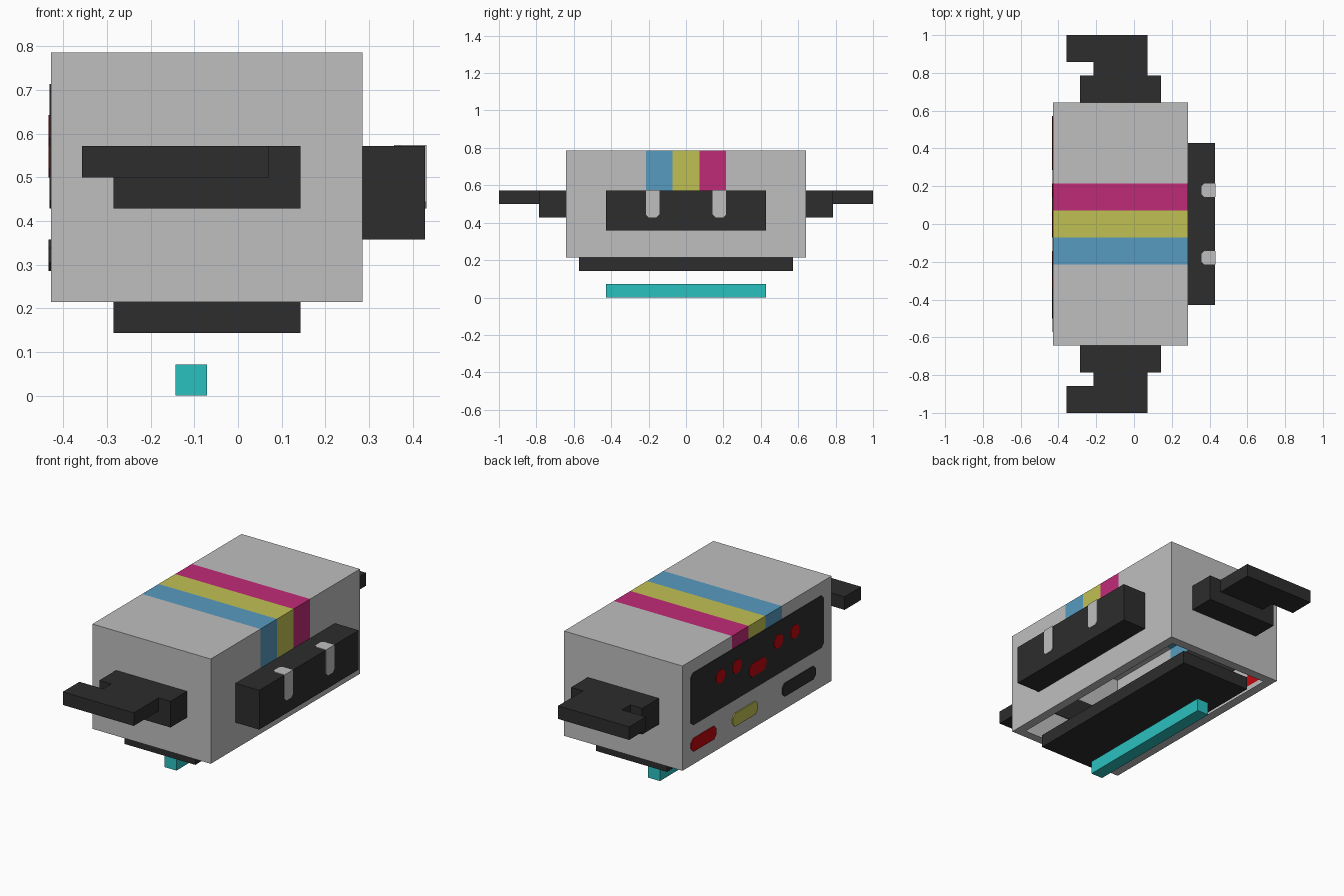
import bpy, bmesh
from mathutils import Vector

if "Cube" in bpy.data.objects:
    bpy.data.objects.remove(bpy.data.objects["Cube"], do_unlink=True)

U = 1 / 14  # grid unit: the whole model is 28 units long


def material(name, rgb):
    lin = [(c / 255 / 12.92) if c <= 10 else ((c / 255 + 0.055) / 1.055) ** 2.4 for c in rgb]
    m = bpy.data.materials.new(name)
    m.use_nodes = True
    m.diffuse_color = (*lin, 1)
    m.node_tree.nodes["Principled BSDF"].inputs["Base Color"].default_value = (*lin, 1)
    return m


GREY = material("light grey", (191, 191, 191))
BLACK = material("charcoal", (45, 45, 45))
CYAN = material("cyan", (43, 192, 192))
BLUE = material("blue", (87, 155, 192))
YELLOW = material("yellow", (192, 192, 84))
MAGENTA = material("magenta", (192, 43, 120))
RED = material("red", (194, 8, 14))


def finish(name, bm, *mats):
    bmesh.ops.recalc_face_normals(bm, faces=bm.faces)
    me = bpy.data.meshes.new(name)
    bm.to_mesh(me)
    bm.free()
    for m in mats:
        me.materials.append(m)
    ob = bpy.data.objects.new(name, me)
    bpy.context.collection.objects.link(ob)
    return ob


def box_mesh(x0, x1, y0, y1, z0, z1):
    bm = bmesh.new()
    bmesh.ops.create_cube(bm, size=1)
    for v in bm.verts:
        v.co = Vector((x1 if v.co.x > 0 else x0, y1 if v.co.y > 0 else y0,
                       z1 if v.co.z > 0 else z0)) * U
    return bm


def box(name, mat, *dims):
    return finish(name, box_mesh(*dims), mat)


def prism(name, mat, pts, axis, lo, hi):
    """Extrude a 2D outline along an axis; x uses (y, z) points, z uses (x, y)."""
    bm = bmesh.new()
    put = (lambda p, h: (h, *p)) if axis == "x" else (lambda p, h: (*p, h))
    face = bm.faces.new([bm.verts.new(Vector(put(p, lo)) * U) for p in pts])
    ext = bmesh.ops.extrude_face_region(bm, geom=[face])["geom"]
    shift = Vector(put((0, 0), hi - lo)) * U
    bmesh.ops.translate(bm, vec=shift, verts=[g for g in ext if isinstance(g, bmesh.types.BMVert)])
    return finish(name, bm, mat)


def clipped(a0, a1, b0, b1, c):
    """Rectangle outline with clipped corners."""
    return [(a0 + c, b0), (a1 - c, b0), (a1, b0 + c), (a1, b1 - c),
            (a1 - c, b1), (a0 + c, b1), (a0, b1 - c), (a0, b0 + c)]


# Hollow housing: thin shell, open underneath inside a one-unit rim
bm = box_mesh(-6, 4, -9, 9, 3, 11)
bottom = min(bm.faces, key=lambda f: f.calc_center_median().z)
bmesh.ops.inset_region(bm, faces=[bottom], thickness=U)
bmesh.ops.delete(bm, geom=[bottom], context="FACES_ONLY")
cuts = [((0, y, 0), (0, 1, 0)) for y in (-3, -1, 1, 3)] + [((0, 0, z), (0, 0, 1)) for z in (8, 10)]
for co, no in cuts:
    bmesh.ops.bisect_plane(bm, geom=bm.verts[:] + bm.edges[:] + bm.faces[:],
                           plane_co=Vector(co) * U, plane_no=no)
# Three stripes across the top, running down both sides
for f in bm.faces:
    c = f.calc_center_median() / U
    low = 8 if c.x > 3.9 else 10
    if abs(c.y) < 3 and c.z > low:
        f.material_index = 1 if c.y < -1 else 2 if c.y < 1 else 3
finish("housing", bm, GREY, BLUE, YELLOW, MAGENTA)

# Base tray and the bar below it
box("base_tray", BLACK, -4, 2, -8, 8, 2, 3)
box("glow_bar", CYAN, -2, -1, -6, 6, 0, 1)

# Side case with two wrapped latches
box("side_case", BLACK, 4, 6, -6, 6, 5, 8)
T = 0.04
for s, tag in ((-1, "front"), (1, "back")):
    y0, y1 = 2.5 * s - 0.5, 2.5 * s + 0.5
    side = [(y0 + .2, 6), (y1 - .2, 6), (y1, 6.2), (y1, 8 + T), (y0, 8 + T), (y0, 6.2)]
    top = [(6, y0), (6, y1), (5.2, y1), (5, y1 - .2), (5, y0 + .2), (5.2, y0)]
    prism(tag + "_latch_side", GREY, side, "x", 6, 6 + T)
    prism(tag + "_latch_top", GREY, top, "z", 8, 8 + T)

# End brackets: a block on the wall and a hooked plate
for s, tag in ((-1, "front"), (1, "back")):
    ys = sorted((8.95 * s, 11 * s))
    box(tag + "_bracket_block", BLACK, -4, 2, *ys, 6, 8)
    hook = [(-3, 11), (1, 11), (1, 14), (-5, 14), (-5, 12), (-3, 12)]
    prism(tag + "_bracket_hook", BLACK, [(x, y * s) for x, y in hook], "z", 7, 8)

# Control panel on the far side, showing through the shell
prism("control_panel", BLACK, clipped(-8, 8, 6, 10, .25), "x", -6.04, -5.96)
# Indicator lights and slots: y range, z range, colour
LIGHTS = [("light_1", 4, 5, 8, RED), ("light_2", 2, 3, 8, RED), ("light_wide", -1, 1, 7, RED),
          ("light_3", -3, -2, 8, RED), ("light_4", -5, -4, 8, RED),
          ("red_slot", 5, 8, 4, RED), ("yellow_slot", 0, 3, 4, YELLOW),
          ("black_slot", -7, -3, 4, BLACK)]
for name, y0, y1, z, mat in LIGHTS:
    prism(name, mat, clipped(y0, y1, z, z + 1, .27), "x", -6.08, -6)
